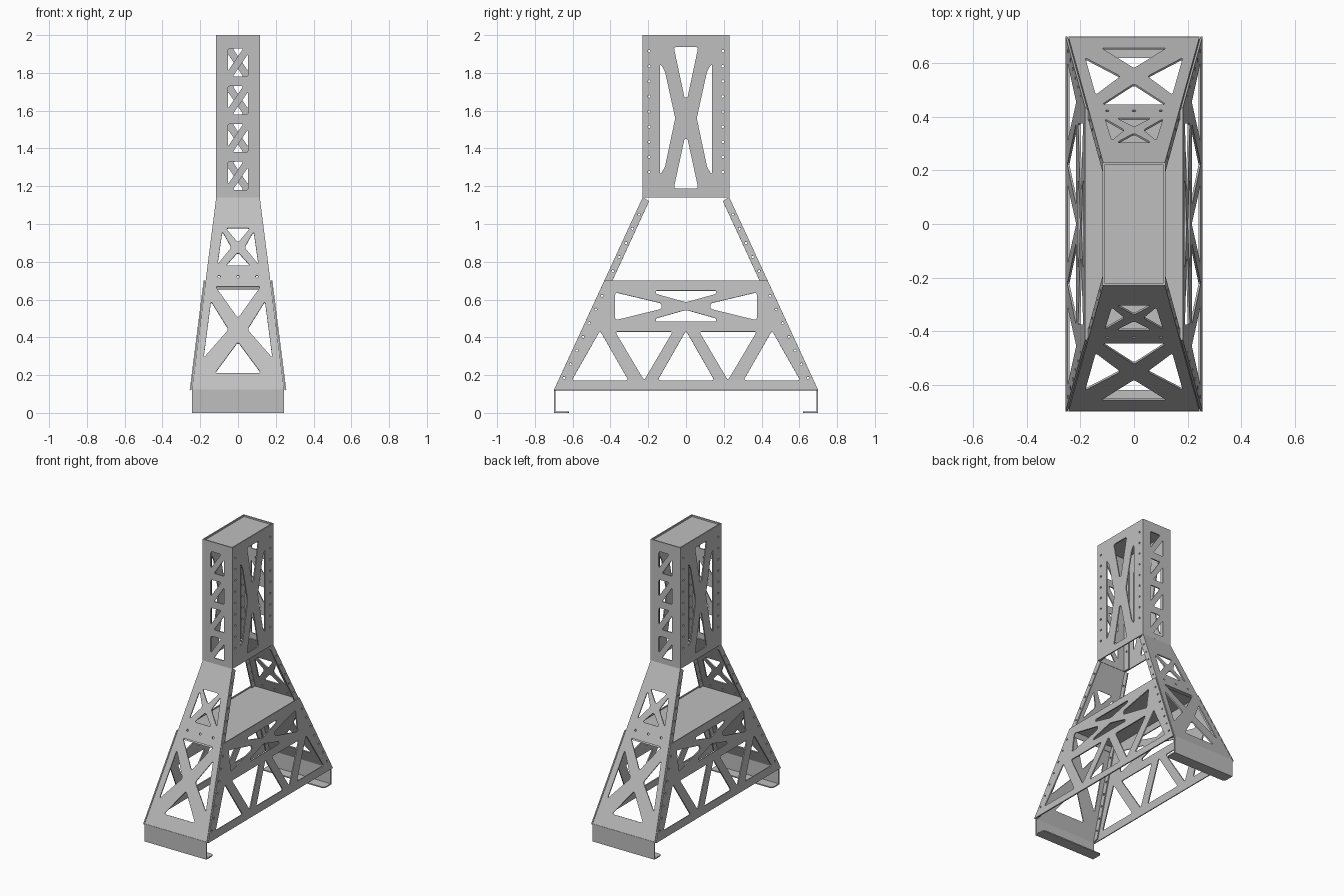
import bpy
import math
from mathutils import Matrix, Vector

if "Cube" in bpy.data.objects:
    bpy.data.objects.remove(bpy.data.objects["Cube"], do_unlink=True)

steel = bpy.data.materials.new("sheet_steel_grey")
steel.use_nodes = True
GREY = (0.52, 0.52, 0.52, 1)
steel.diffuse_color = GREY
steel.node_tree.nodes["Principled BSDF"].inputs["Base Color"].default_value = GREY

HALF = 0.004          # half the sheet thickness
TAPER = 0.127         # inward lean of the sides per unit of height
RAKE = 0.461          # inward lean of the legs per unit of height
TOP, WAIST, SHELF, BASE = 2.0, 1.14, 0.70, 0.12


def rounded(points, r=0.015):
    """Soften the corners of a polygon."""
    out = []
    pts = [Vector(p) for p in points]
    for i, p in enumerate(pts):
        a, b = pts[i - 1] - p, pts[(i + 1) % len(pts)] - p
        d = min(r, a.length * 0.4, b.length * 0.4)
        a, b = p + a.normalized() * d, p + b.normalized() * d
        for k in range(5):
            t = k / 4
            out.append(a * (1 - t) ** 2 + p * 2 * t * (1 - t) + b * t * t)
    return out


def bolt(u, v, r=0.007):
    return [(u + r * math.cos(k * math.pi / 4), v + r * math.sin(k * math.pi / 4))
            for k in range(8)]


def flip_u(points):
    return [(-u, v) for u, v in points]


def both(points):
    """A cutout and its mirror image."""
    return [rounded(points), rounded(flip_u(points))]


def quad(u0, v0, u1, v1):
    return [(u0, v0), (u1, v0), (u1, v1), (u0, v1)]


def plate(name, outline, holes, origin, u, v, turn=0):
    """Cut sheet drawn in (u, v) and placed in space, optionally turned about z."""
    curve = bpy.data.curves.new(name, 'CURVE')
    curve.dimensions, curve.fill_mode, curve.extrude = '2D', 'BOTH', HALF
    for loop in [outline] + holes:
        spline = curve.splines.new('POLY')
        spline.points.add(len(loop) - 1)
        for point, p in zip(spline.points, loop):
            point.co = (p[0], p[1], 0, 1)
        spline.use_cyclic_u = True
    temp = bpy.data.objects.new(name + "_outline", curve)
    bpy.context.scene.collection.objects.link(temp)
    bpy.context.view_layer.update()
    graph = bpy.context.evaluated_depsgraph_get()
    mesh = bpy.data.meshes.new_from_object(temp.evaluated_get(graph))
    bpy.data.objects.remove(temp, do_unlink=True)
    bpy.data.curves.remove(curve)
    u, v = Vector(u), Vector(v)
    m = Matrix((u, v, u.cross(v).normalized())).transposed().to_4x4()
    m.translation = origin
    mesh.transform(Matrix.Rotation(turn, 4, 'Z') @ m)
    mesh.name = name
    mesh.materials.clear()
    mesh.materials.append(steel)
    for f in mesh.polygons:
        f.material_index = 0
        f.use_smooth = False
    obj = bpy.data.objects.new(name, mesh)
    bpy.context.scene.collection.objects.link(obj)
    return obj


def leg_y(z):
    return 0.755 - RAKE * z


def leg_x(z):
    return 0.26 - TAPER * z


X, Y, Z = (1, 0, 0), (0, 1, 0), (0, 0, 1)

# Cutouts of the narrow column faces: one diagonal brace per cell
cell_holes = []
for i in range(4):
    zc = 1.855 - 0.2 * i
    tri = [(-0.053, 0.075), (-0.053, -0.045), (0.028, 0.075)]
    for s in (1, -1):
        cell_holes.append(rounded([(s * a, zc + s * b) for a, b in tri], 0.012))

# Cutouts of the wide column faces
column_bolts = [bolt(s * 0.195, 1.915 - 0.08 * i) for i in range(9) for s in (-1, 1)]
column_holes = both([(-0.137, 1.26), (-0.137, 1.85), (-0.112, 1.81),
                     (-0.057, 1.56), (-0.112, 1.30)])
column_holes += [rounded([(-0.065, 1.937), (0.065, 1.937), (0.008, 1.67), (-0.008, 1.67)]),
                 rounded([(-0.065, 1.188), (0.065, 1.188), (0.008, 1.45), (-0.008, 1.45)])]

# Cutouts of the raked legs
leg_holes = both([(-0.083, 0.96), (-0.108, 0.785), (-0.035, 0.875)])
leg_holes += both([(-0.143, 0.59), (-0.182, 0.29), (-0.05, 0.44)])
for w, edge, tip in ((0.065, 0.977, 0.90), (0.065, 0.778, 0.85),
                     (0.12, 0.668, 0.50), (0.122, 0.21, 0.375)):
    leg_holes.append(rounded([(-w, edge), (w, edge), (0, tip)]))
leg_holes += [bolt(a, 0.72) for a in (-0.1, 0, 0.1)]

# Cutouts of the truss sides
truss_holes = both([(-0.375, 0.638), (-0.13, 0.58), (-0.13, 0.55), (-0.375, 0.49)])
truss_holes += both([(-0.455, 0.435), (-0.605, 0.172), (-0.305, 0.172)])
truss_holes += both([(-0.375, 0.43), (-0.07, 0.43), (-0.222, 0.172)])
truss_holes.append(rounded([(-0.15, 0.172), (0.15, 0.172), (0, 0.435)]))
for edge, bend, tip in ((0.647, 0.63, 0.585), (0.483, 0.50, 0.545)):
    truss_holes.append(rounded([(-0.16, edge), (0.16, edge), (0.16, bend),
                                (0, tip), (-0.16, bend)]))
lower_bolts = [(leg_y(z) - 0.025, z) for z in [0.185 + 0.0725 * i for i in range(7)]]
upper_bolts = [(leg_y(z) - 0.022, z) for z in [0.75 + 0.075 * i for i in range(5)]]
truss_holes += [bolt(s * a, z) for a, z in lower_bolts for s in (-1, 1)]

truss_outline = [(-leg_y(BASE), BASE), (leg_y(BASE), BASE),
                 (leg_y(SHELF), SHELF), (-leg_y(SHELF), SHELF)]
leg_outline = [(-leg_x(BASE), BASE), (leg_x(BASE), BASE),
               (leg_x(WAIST), WAIST), (-leg_x(WAIST), WAIST)]
flange_outline = [(-leg_y(BASE) + HALF, BASE), (-leg_y(BASE) + 0.047, BASE + 0.01),
                  (-leg_y(1.12) + 0.043, 1.12), (-leg_y(WAIST) + HALF, WAIST)]

for turn, end, side in ((0, "front", "left"), (math.pi, "back", "right")):
    # Column walls with inner flanges
    plate(f"column_{end}_face", quad(-0.115, WAIST, 0.115, TOP), cell_holes,
          (0, -0.226, 0), X, Z, turn)
    plate(f"column_{side}_side", quad(-0.23, WAIST, 0.23, TOP),
          column_holes + column_bolts, (0.113, 0, 0), Y, Z, turn)
    for s, hand in ((1, "a"), (-1, "b")):
        plate(f"column_{end}_flange_{hand}", quad(-0.228, WAIST, -0.175, TOP - 0.02),
              column_bolts[0::2], (s * 0.104, 0, 0), Y, Z, turn)
        # Folded edges of the legs
        plate(f"{end}_leg_flange_{hand}", flange_outline,
              [bolt(-a, z) for a, z in lower_bolts + upper_bolts],
              (s * 0.256, 0, 0), Y, (-s * TAPER, 0, 1), turn)

    # Raked leg, foot and foot lip
    plate(f"{end}_leg", leg_outline, leg_holes, (0, -0.751, 0), X, (0, RAKE, 1), turn)
    plate(f"{end}_foot", quad(-0.243, 0, 0.243, BASE + 0.005), [],
          (0, -0.696, 0), X, Z, turn)
    plate(f"{end}_foot_lip", rounded(quad(-0.243, -0.70, 0.243, -0.62), 0.02), [],
          (0, 0, HALF), X, Y, turn)

    # Truss side and the turned-down shelf edge
    plate(f"{side}_truss_side", truss_outline, truss_holes,
          (0.267, 0, 0), Y, (-TAPER, 0, 1), turn)
    plate(f"shelf_{end}_edge", quad(-0.165, 0.655, 0.165, 0.69), [],
          (0, -0.741, 0), X, (0, RAKE, 1), turn)

# Shelf between the legs and cap of the column
plate("shelf", quad(-0.174, -0.425, 0.174, 0.425), [], (0, 0, 0.69), X, Y)
plate("column_cap", quad(-0.11, -0.222, 0.11, 0.222), [], (0, 0, 1.985), X, Y)
